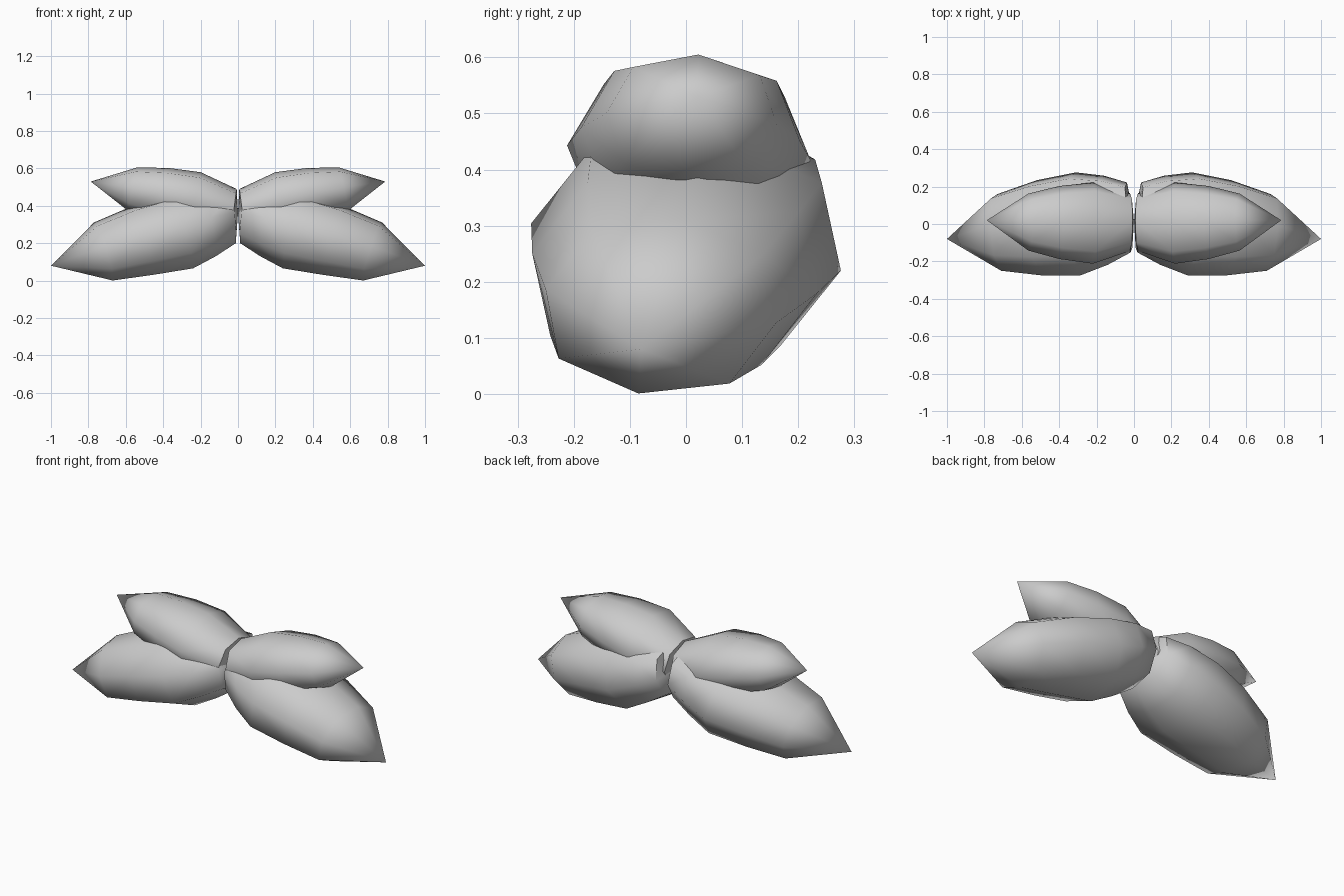
import bpy, bmesh, math
from mathutils import Vector

if "Cube" in bpy.data.objects:
    bpy.data.objects.remove(bpy.data.objects["Cube"])

SIDES = 8


def petal(name, root, rings, tip, mirror):
    """Pointed low-poly lobe: root pole, elliptical rings (centre, side axis, up axis), tip."""
    bm = bmesh.new()
    s = Vector((mirror, 1, 1))
    start = bm.verts.new(Vector(root) * s)
    loops = []
    for c, u, v in rings:
        c, u, v = Vector(c), Vector(u), Vector(v)
        loop = []
        for i in range(SIDES):
            a = 2 * math.pi * i / SIDES
            k = 1.05 if i % 2 else 1.0  # slightly fuller diagonals
            loop.append(bm.verts.new((c + (u * math.cos(a) + v * math.sin(a)) * k) * s))
        loops.append(loop)
    end = bm.verts.new(Vector(tip) * s)
    for i in range(SIDES):
        j = (i + 1) % SIDES
        bm.faces.new((start, loops[0][i], loops[0][j]))
        for a, b in zip(loops, loops[1:]):
            bm.faces.new((a[i], b[i], b[j], a[j]))
        bm.faces.new((loops[-1][i], end, loops[-1][j]))
    bmesh.ops.recalc_face_normals(bm, faces=bm.faces[:])
    me = bpy.data.meshes.new(name)
    bm.to_mesh(me)
    bm.free()
    ob = bpy.data.objects.new(name, me)
    bpy.context.collection.objects.link(ob)
    bpy.ops.object.select_all(action='DESELECT')
    ob.select_set(True)
    bpy.context.view_layer.objects.active = ob
    bpy.ops.object.shade_smooth_by_angle(angle=math.radians(60))


# Large drooping lobe and smaller raised lobe, on the right side
lower = [((0.028, 0.035, 0.345), (0.01, 0.187, -0.02), (0.016, 0.03, 0.145)),
         ((0.15, 0.02, 0.308), (0.01, 0.238, -0.03), (0.03, 0.045, 0.178)),
         ((0.30, 0.0, 0.262), (0.01, 0.276, -0.042), (0.06, 0.05, 0.196)),
         ((0.51, -0.02, 0.215), (0.01, 0.254, -0.035), (0.055, 0.045, 0.184)),
         ((0.72, -0.045, 0.156), (0.01, 0.205, -0.03), (0.05, 0.04, 0.155))]
upper = [((0.022, 0.01, 0.37), (0.0, 0.155, -0.01), (-0.015, 0.01, 0.12)),
         ((0.22, 0.005, 0.43), (0.0, 0.217, -0.013), (-0.02, 0.012, 0.15)),
         ((0.40, 0.008, 0.463), (0.0, 0.195, -0.012), (-0.025, 0.012, 0.14)),
         ((0.565, 0.01, 0.49), (0.0, 0.152, -0.01), (-0.025, 0.012, 0.115))]

# Mirrored pairs
for side, m in (("right", 1), ("left", -1)):
    petal("lower_lobe_" + side, (0.0, 0.02, 0.36), lower, (1.0, -0.08, 0.08), m)
    petal("upper_lobe_" + side, (0.0, 0.01, 0.365), upper, (0.787, 0.02, 0.53), m)
